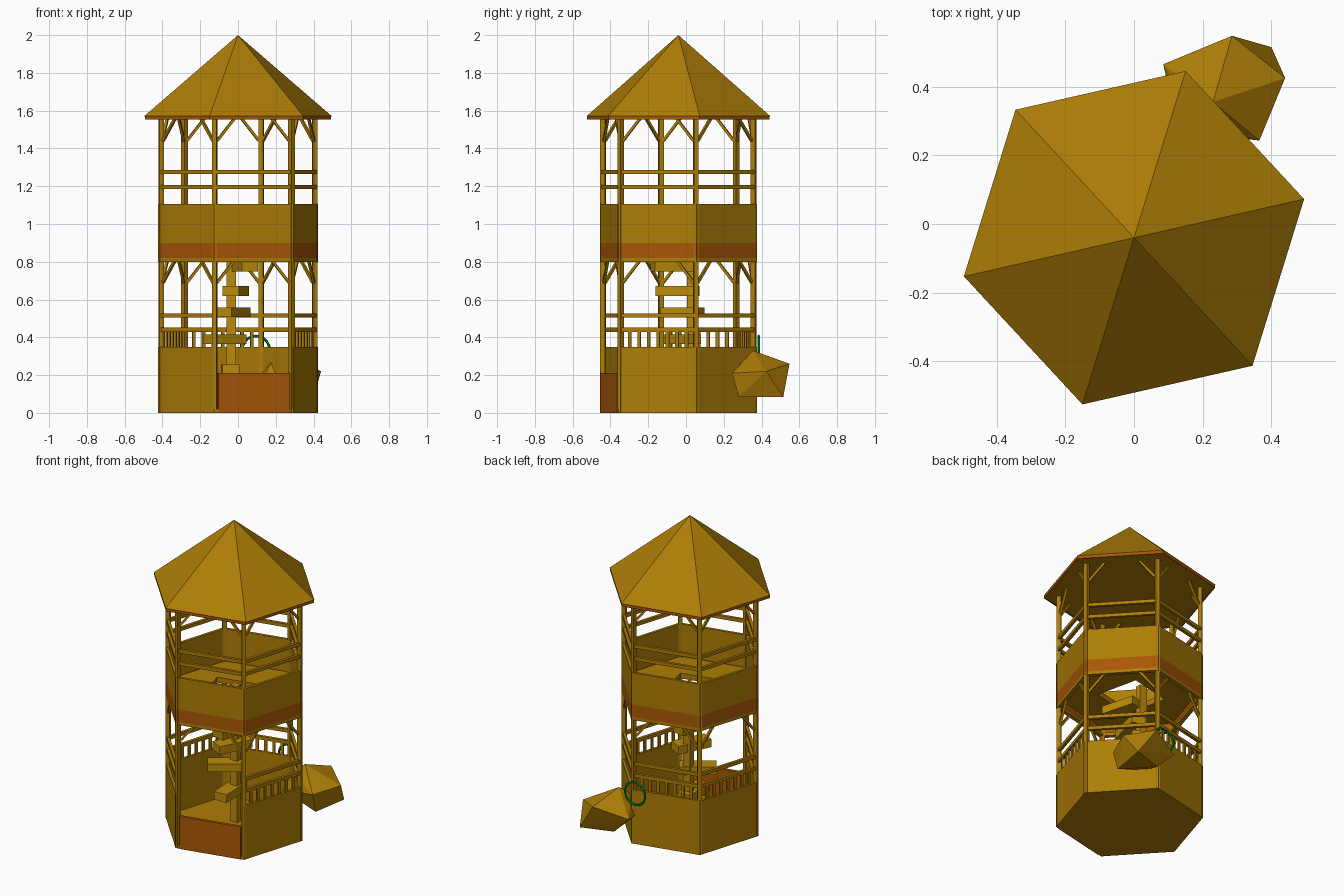
import bpy, bmesh, math
from mathutils import Matrix, Vector

cube = bpy.data.objects.get("Cube")
if cube:
    bpy.data.objects.remove(cube, do_unlink=True)

CENTRE = Vector((0, -0.04, 0))
TURN = 12.8
R = 0.434
FRONT = 4          # side index of the open entrance
OTHERS = [k for k in range(6) if k != FRONT]


def material(name, colour):
    m = bpy.data.materials.new(name)
    m.use_nodes = True
    m.diffuse_color = (*colour, 1)
    m.node_tree.nodes["Principled BSDF"].inputs["Base Color"].default_value = (*colour, 1)
    return m


WOOD = material("golden wood", (0.42, 0.205, 0.002))
TREAD = material("bright wood", (0.5, 0.26, 0.003))
BROWN = material("orange brown", (0.40, 0.095, 0.002))
GREEN = material("rope green", (0.0, 0.32, 0.02))


def finish(name, bm, mat):
    bmesh.ops.recalc_face_normals(bm, faces=bm.faces)
    mesh = bpy.data.meshes.new(name)
    bm.to_mesh(mesh)
    bm.free()
    mesh.materials.append(mat)
    ob = bpy.data.objects.new(name, mesh)
    bpy.context.collection.objects.link(ob)
    return ob


def corner(k, r, z):
    a = math.radians(TURN + 60 * k)
    return CENTRE + Vector((r * math.cos(a), r * math.sin(a), z))


def along(k, t, r, z):
    return corner(k, r, z).lerp(corner(k + 1, r, z), t)


def box(bm, centre, size, yaw=0):
    bmesh.ops.create_cube(bm, size=1, matrix=Matrix.Translation(centre)
                          @ Matrix.Rotation(math.radians(yaw), 4, 'Z')
                          @ Matrix.Diagonal((*size, 1)))


def beam(bm, a, b, w, h):
    d = b - a
    rot = d.to_track_quat('X', 'Z').to_matrix().to_4x4()
    bmesh.ops.create_cube(bm, size=1, matrix=Matrix.Translation((a + b) / 2) @ rot
                          @ Matrix.Diagonal((d.length, w, h, 1)))


def prism(name, r, z0, z1, mat):
    bm = bmesh.new()
    low = [bm.verts.new(corner(k, r, z0)) for k in range(6)]
    high = [bm.verts.new(corner(k, r, z1)) for k in range(6)]
    bm.faces.new(low)
    bm.faces.new(high)
    for k in range(6):
        n = (k + 1) % 6
        bm.faces.new((low[k], low[n], high[n], high[k]))
    return finish(name, bm, mat)


def walls(name, r, thick, z0, z1, mat, sides=range(6)):
    bm = bmesh.new()
    for k in sides:
        loops = []
        for z in (z0, z1):
            loops.append([bm.verts.new(p) for p in (
                corner(k, r, z), corner(k + 1, r, z),
                corner(k + 1, r - thick, z), corner(k, r - thick, z))])
        low, high = loops
        bm.faces.new(low)
        bm.faces.new(high)
        for i in range(4):
            j = (i + 1) % 4
            bm.faces.new((low[i], low[j], high[j], high[i]))
    return finish(name, bm, mat)


# Hollow base, parapets, bands
prism("ground_floor", R, 0, 0.02, WOOD)
walls("lower_wall", R, 0.02, 0.02, 0.35, WOOD, OTHERS)
walls("floor_beam", R, 0.03, 0.80, 0.82, WOOD)
walls("floor_band", R, 0.02, 0.82, 0.90, BROWN)
walls("upper_wall", R, 0.02, 0.90, 1.105, WOOD)

# Brown panel closing the lower part of the entrance
bm = bmesh.new()
beam(bm, along(FRONT, 0.05, R - 0.008, 0.105), along(FRONT, 0.96, R - 0.008, 0.105), 0.02, 0.21)
finish("entrance_panel", bm, BROWN)

# Upper floor with a stair hatch
floor = prism("upper_floor", R - 0.01, 0.86, 0.895, WOOD)
bm = bmesh.new()
box(bm, (-0.02, -0.05, 0.88), (0.28, 0.28, 0.2), TURN)
cutter = finish("hatch_cutter", bm, WOOD)
cutter.hide_render = True
cutter.hide_set(True)
cut = floor.modifiers.new("hatch", 'BOOLEAN')
cut.operation = 'DIFFERENCE'
cut.solver = 'EXACT'
cut.object = cutter

# Posts and their braces
bm = bmesh.new()
for k in range(6):
    box(bm, corner(k, R - 0.017, 0.785), (0.025, 0.025, 1.57), TURN + 60 * k)
finish("posts", bm, WOOD)

bm = bmesh.new()
for k in range(6):
    for top in (0.81, 1.56):
        for near, far in ((0.03, 0.26), (0.97, 0.74)):
            beam(bm, along(k, near, R - 0.018, top - 0.12), along(k, far, R - 0.018, top), 0.014, 0.014)
finish("braces", bm, WOOD)

# Rails and balusters
bm = bmesh.new()
for sides, heights in ((OTHERS, (0.44, 0.515)), (range(6), (1.195, 1.275))):
    for k in sides:
        for z in heights:
            beam(bm, along(k, 0.02, R - 0.015, z), along(k, 0.98, R - 0.015, z), 0.018, 0.022)
finish("rails", bm, WOOD)

bm = bmesh.new()
for k in (1, 2, 5):
    for i in range(1, 8):
        box(bm, along(k, i / 8, R - 0.015, 0.39), (0.01, 0.018, 0.09), TURN + 60 * k + 30)
finish("balusters", bm, WOOD)

# Roof: closed six-sided pyramid with a brown eave board
walls("eave", 0.506, 0.008, 1.553, 1.572, BROWN)
bm = bmesh.new()
apex = bm.verts.new(CENTRE + Vector((0, 0, 2)))
rim = [bm.verts.new(corner(k, 0.508, 1.572)) for k in range(6)]
soffit = [bm.verts.new(corner(k, 0.497, 1.556)) for k in range(6)]
bm.faces.new(soffit)
for k in range(6):
    n = (k + 1) % 6
    bm.faces.new((rim[k], rim[n], apex))
    bm.faces.new((soffit[k], soffit[n], rim[n], rim[k]))
finish("roof", bm, WOOD)

# Winding stair round a pole
bm = bmesh.new()
box(bm, (-0.035, 0.025, 0.46), (0.05, 0.04, 0.88))
finish("stair_pole", bm, TREAD)
bm = bmesh.new()
for x, y, z, yaw in ((-0.04, -0.02, 0.23, 272), (-0.07, -0.02, 0.39, 215), (-0.025, -0.02, 0.533, 243),
                     (-0.012, -0.045, 0.645, 256), (0.035, -0.07, 0.775, 285)):
    box(bm, (x, y, z), (0.22, 0.09, 0.052), yaw)
finish("stair_treads", bm, TREAD)

# Boulder pushed into the back corner
bm = bmesh.new()
for p in ((0.44, 0.425, 0.22), (0.23, 0.355, 0.33), (0.285, 0.548, 0.26), (0.4, 0.515, 0.085),
          (0.36, 0.28, 0.085), (0.365, 0.243, 0.21), (0.085, 0.465, 0.2), (0.18, 0.305, 0.28),
          (0.13, 0.27, 0.17), (0.2, 0.45, 0.085)):
    bm.verts.new(p)
bmesh.ops.convex_hull(bm, input=bm.verts)
finish("boulder", bm, WOOD)

# Rope loop
bpy.ops.mesh.primitive_torus_add(location=(0.095, 0.385, 0.335), rotation=(math.pi / 2, 0, 0),
                                 major_radius=0.072, minor_radius=0.007, major_segments=20, minor_segments=6)
rope = bpy.context.object
rope.name = "rope_loop"
rope.data.materials.append(GREEN)
